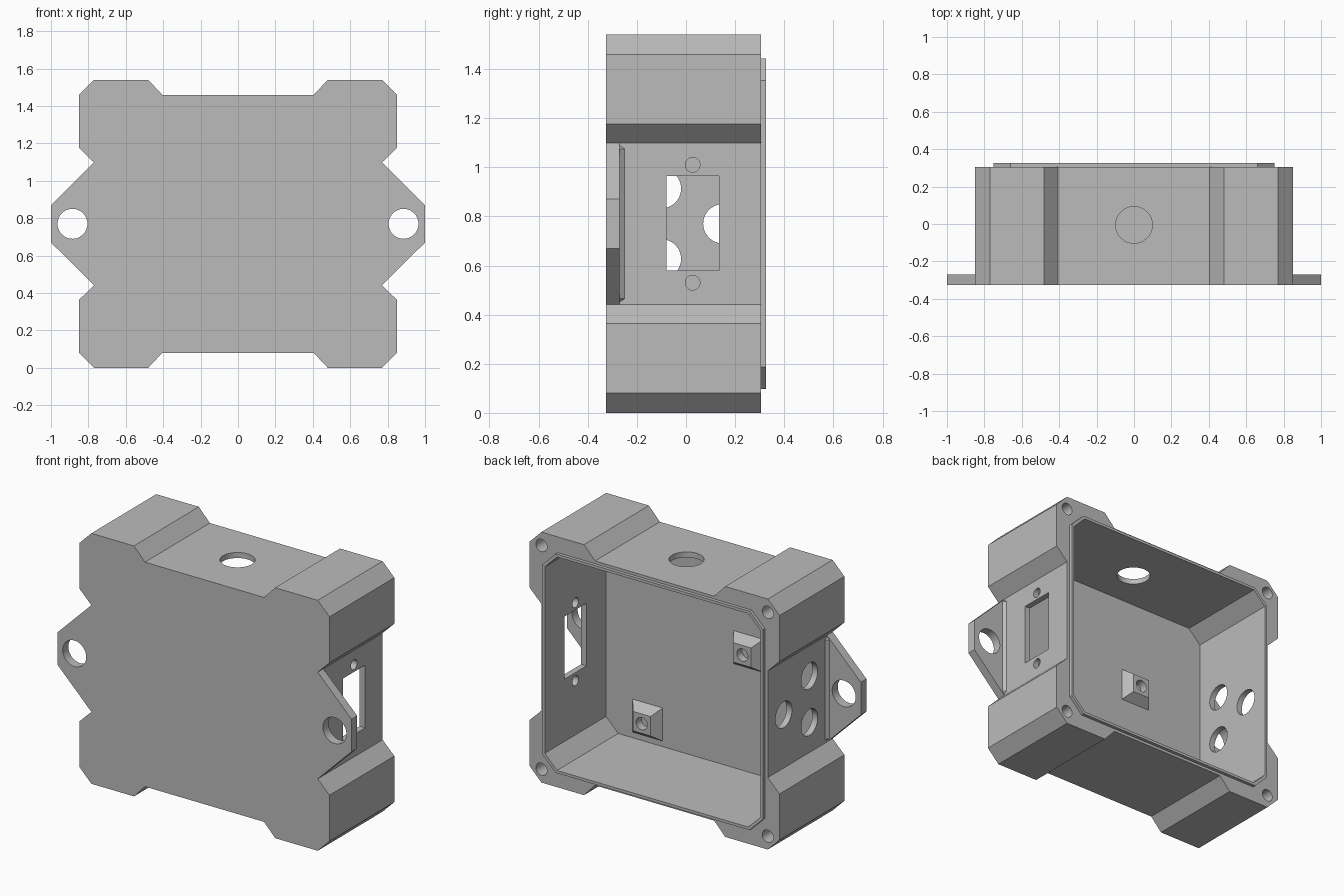
import bpy
import bmesh
import math
from mathutils import Matrix, Vector

cube = bpy.data.objects.get("Cube")
if cube:
    bpy.data.objects.remove(cube, do_unlink=True)

MID = 0.77                       # centre height
FRONT, RIM, LIP = -0.325, 0.305, 0.325
PLATE = -0.27                    # inner face of the front plate and ears

grey = bpy.data.materials.new("plain_grey")
grey.use_nodes = True
grey.diffuse_color = (0.5, 0.5, 0.5, 1)
grey.node_tree.nodes["Principled BSDF"].inputs["Base Color"].default_value = (0.5, 0.5, 0.5, 1)


def make(name, bm):
    bmesh.ops.recalc_face_normals(bm, faces=bm.faces)
    mesh = bpy.data.meshes.new(name)
    bm.to_mesh(mesh)
    bm.free()
    mesh.materials.append(grey)
    obj = bpy.data.objects.new(name, mesh)
    bpy.context.collection.objects.link(obj)
    return obj


def loft(name, loop_a, y_a, y_b, loop_b=None):
    """Solid between two (x, z) loops at two depths."""
    bm = bmesh.new()
    a = [bm.verts.new((x, y_a, z)) for x, z in loop_a]
    b = [bm.verts.new((x, y_b, z)) for x, z in (loop_b or loop_a)]
    bm.faces.new(a)
    bm.faces.new(b[::-1])
    for i in range(len(a)):
        j = (i + 1) % len(a)
        bm.faces.new((a[i], a[j], b[j], b[i]))
    return make(name, bm)


def rod(name, axis, centre, radius, length):
    bm = bmesh.new()
    turn = Vector(axis).to_track_quat('Z', 'Y').to_matrix().to_4x4()
    bmesh.ops.create_cone(bm, cap_ends=True, segments=48, radius1=radius, radius2=radius,
                          depth=length, matrix=Matrix.Translation(centre) @ turn)
    return make(name, bm)


def combine(target, tool, operation):
    mod = target.modifiers.new("cut", 'BOOLEAN')
    mod.operation, mod.solver, mod.object = operation, 'EXACT', tool
    bpy.context.view_layer.update()
    result = bpy.data.meshes.new_from_object(
        target.evaluated_get(bpy.context.evaluated_depsgraph_get()))
    target.modifiers.clear()
    target.data = result
    bpy.data.objects.remove(tool, do_unlink=True)


def rect(x0, x1, z0, z1):
    return [(x0, z0), (x1, z0), (x1, z1), (x0, z1)]


def octagon(hx, hz, c):
    q = [(hx, hz - c), (hx - c, hz)]
    half = q + [(-x, z) for x, z in q[::-1]]
    return [(x, MID + z) for x, z in half + [(-x, -z) for x, z in half]]


# Enclosure body: mirrored outline with corner blocks and mounting ears
quarter = [(1, 0.1), (0.77, 0.328), (0.85, 0.407), (0.85, 0.69),
           (0.77, 0.77), (0.48, 0.77), (0.405, 0.69)]
half = quarter + [(-x, z) for x, z in quarter[::-1]]
outline = [(x, MID + z) for x, z in half + [(-x, -z) for x, z in half]]
body = loft("enclosure_body", outline, FRONT, RIM)

# Thin the ears and add a small fillet where they meet the walls
for s in (1, -1):
    gap = rect(0.77 * s, 1.2 * s, MID - 0.328, MID + 0.328)
    combine(body, loft("ear_gap", gap, PLATE, 0.5), 'DIFFERENCE')
    low = [(0.76 * s, -0.33), (0.79 * s, -0.303), (0.79 * s, 0.303), (0.76 * s, 0.33)]
    high = [(0.76 * s, -0.315), (0.771 * s, -0.305), (0.771 * s, 0.305), (0.76 * s, 0.315)]
    shift = lambda pts: [(x, z + MID) for x, z in pts]
    combine(body, loft("ear_fillet", shift(low), PLATE - 0.005, -0.25, shift(high)), 'UNION')

# Raised sealing lip, then the hollow inside
combine(body, loft("lip", octagon(0.75, 0.673, 0.09), 0.29, LIP), 'UNION')
combine(body, loft("cavity", octagon(0.733, 0.656, 0.083), PLATE, 0.5), 'DIFFERENCE')

# Connector slot and its screw holes on the left wall
slot = loft("slot", rect(0.7, 0.82, 0.58, 0.965), -0.08, 0.135)
combine(body, slot, 'DIFFERENCE')
holes = [((1, 0, 0), (0.76, 0.027, MID + d), 0.03, 0.12) for d in (-0.24, 0.24)]
# Three cable holes on the right wall
holes += [((1, 0, 0), (-0.76, y, z), 0.08, 0.12)
          for y, z in ((0.15, MID), (-0.1, MID - 0.143), (-0.1, MID + 0.143))]
# Top cable hole
holes.append(((0, 0, 1), (0, -0.005, 1.45), 0.098, 0.16))
for s in (1, -1):
    # Ear mounting holes and blind lid screw holes
    holes.append(((0, 1, 0), (0.885 * s, -0.3, MID), 0.08, 0.2))
    holes += [((0, 1, 0), (0.77 * s, RIM, MID + d), 0.038, 0.4) for d in (-0.688, 0.688)]
for axis, centre, radius, length in holes:
    combine(body, rod("hole", axis, centre, radius, length), 'DIFFERENCE')

# Tapered board posts with blind screw holes
posts = []
for name, x, z in (("upper_post", -0.235, 0.855), ("lower_post", 0.45, 0.25)):
    base = rect(x - 0.103, x + 0.103, z - 0.103, z + 0.103)
    tip = rect(x - 0.06, x + 0.06, z - 0.06, z + 0.06)
    post = loft(name, base, PLATE - 0.002, PLATE + 0.058, tip)
    combine(post, rod("post_hole", (0, 1, 0), (x, PLATE + 0.058, z), 0.038, 0.1), 'DIFFERENCE')
    posts.append(post)

# Smooth the round holes, keep every other edge sharp
bpy.ops.object.select_all(action='DESELECT')
for obj in [body] + posts:
    obj.select_set(True)
bpy.context.view_layer.objects.active = body
bpy.ops.object.shade_smooth_by_angle(angle=math.radians(20))
